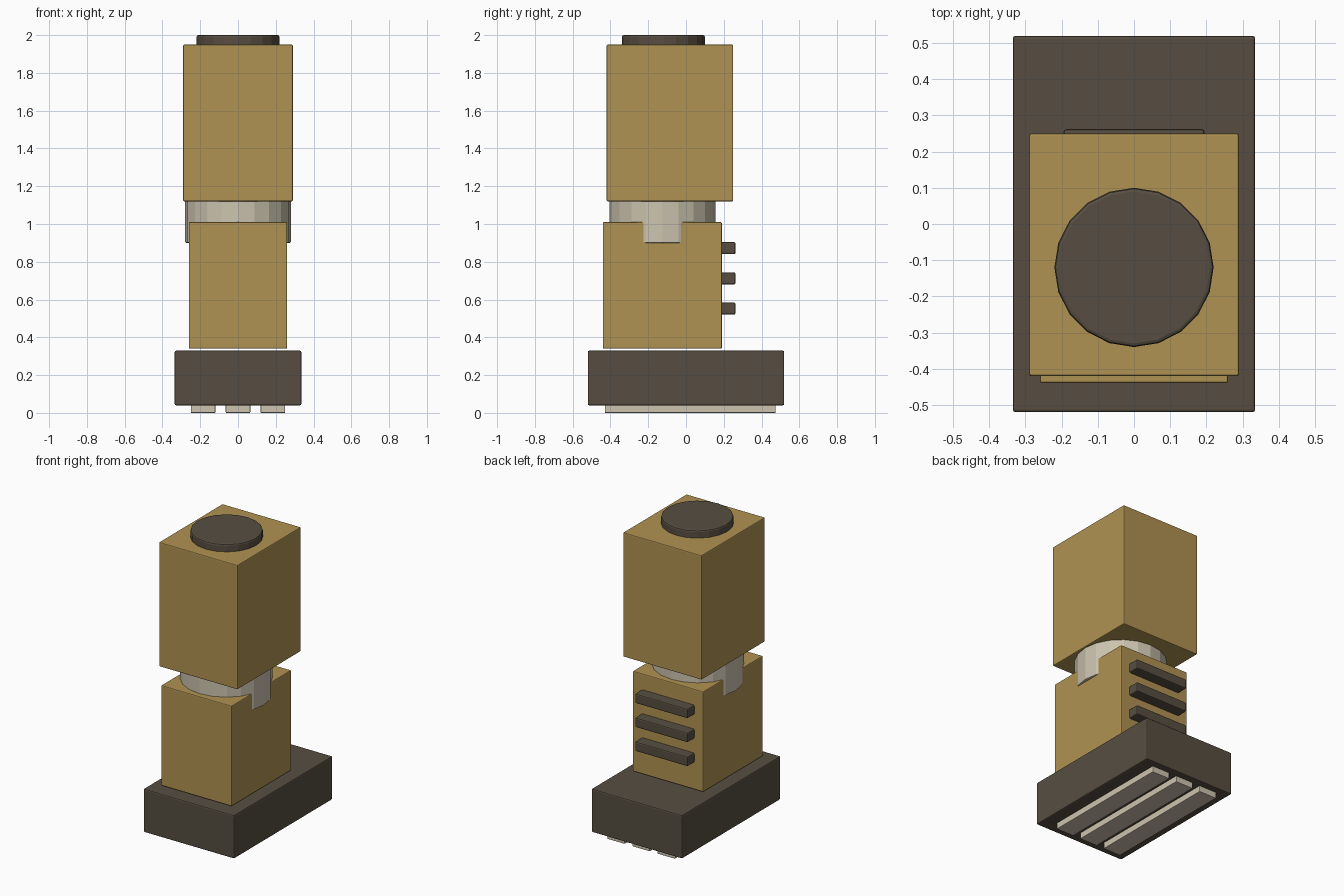
import bpy
import math

cube = bpy.data.objects.get("Cube")
if cube:
    bpy.data.objects.remove(cube, do_unlink=True)


def material(name, rgb):
    mat = bpy.data.materials.new(name)
    mat.use_nodes = True
    color = (*rgb, 1)
    mat.diffuse_color = color
    mat.node_tree.nodes["Principled BSDF"].inputs["Base Color"].default_value = color
    return mat


GOLD = material("ochre gold", (0.434, 0.287, 0.084))
DARK = material("dark brown", (0.095, 0.076, 0.053))
BONE = material("pale bone", (0.61, 0.55, 0.43))


def finish(obj, name, mat, bevel):
    obj.name = name
    obj.data.materials.append(mat)
    if bevel:
        mod = obj.modifiers.new("soft edges", "BEVEL")
        mod.width = bevel
        mod.segments = 2
        mod.limit_method = "ANGLE"
        mod.angle_limit = math.radians(40)
    return obj


def box(name, mat, x, y, z, bevel=0.006):
    """Bevelled box from (low, high) ranges on each axis."""
    ranges = (x, y, z)
    bpy.ops.mesh.primitive_cube_add(size=1, location=[sum(r) / 2 for r in ranges])
    obj = bpy.context.object
    obj.scale = [r[1] - r[0] for r in ranges]
    bpy.ops.object.transform_apply(location=False, rotation=False, scale=True)
    return finish(obj, name, mat, bevel)


def drum(name, mat, radius, y, z, bevel=0.006):
    """Upright twenty-sided cylinder, faceted."""
    bpy.ops.mesh.primitive_cylinder_add(
        vertices=20, radius=radius, depth=z[1] - z[0], location=(0, y, sum(z) / 2))
    return finish(bpy.context.object, name, mat, bevel)


# Foot block with three long treads underneath
box("foot", DARK, (-0.335, 0.335), (-0.52, 0.52), (0.04, 0.33), 0.008)
for i, side in enumerate(("right", "middle", "left")):
    cx = (i - 1) * 0.185
    box(f"tread_{side}", BONE, (cx - 0.065, cx + 0.065), (-0.43, 0.475), (0, 0.05), 0.004)

# Shin with three ribs on the back
box("shin", GOLD, (-0.26, 0.26), (-0.44, 0.19), (0.34, 1.01))
for i in range(3):
    low = 0.52 + i * 0.16
    box(f"calf_rib_{i + 1}", DARK, (-0.195, 0.195), (0.17, 0.262), (low, low + 0.064), 0.008)

# Knee drum, thigh block and hip disc
drum("knee_joint", BONE, 0.28, -0.125, (0.9, 1.18))
box("thigh", GOLD, (-0.29, 0.29), (-0.42, 0.25), (1.12, 1.95))
drum("hip_disc", DARK, 0.22, -0.12, (1.9, 2.0), 0.01)
